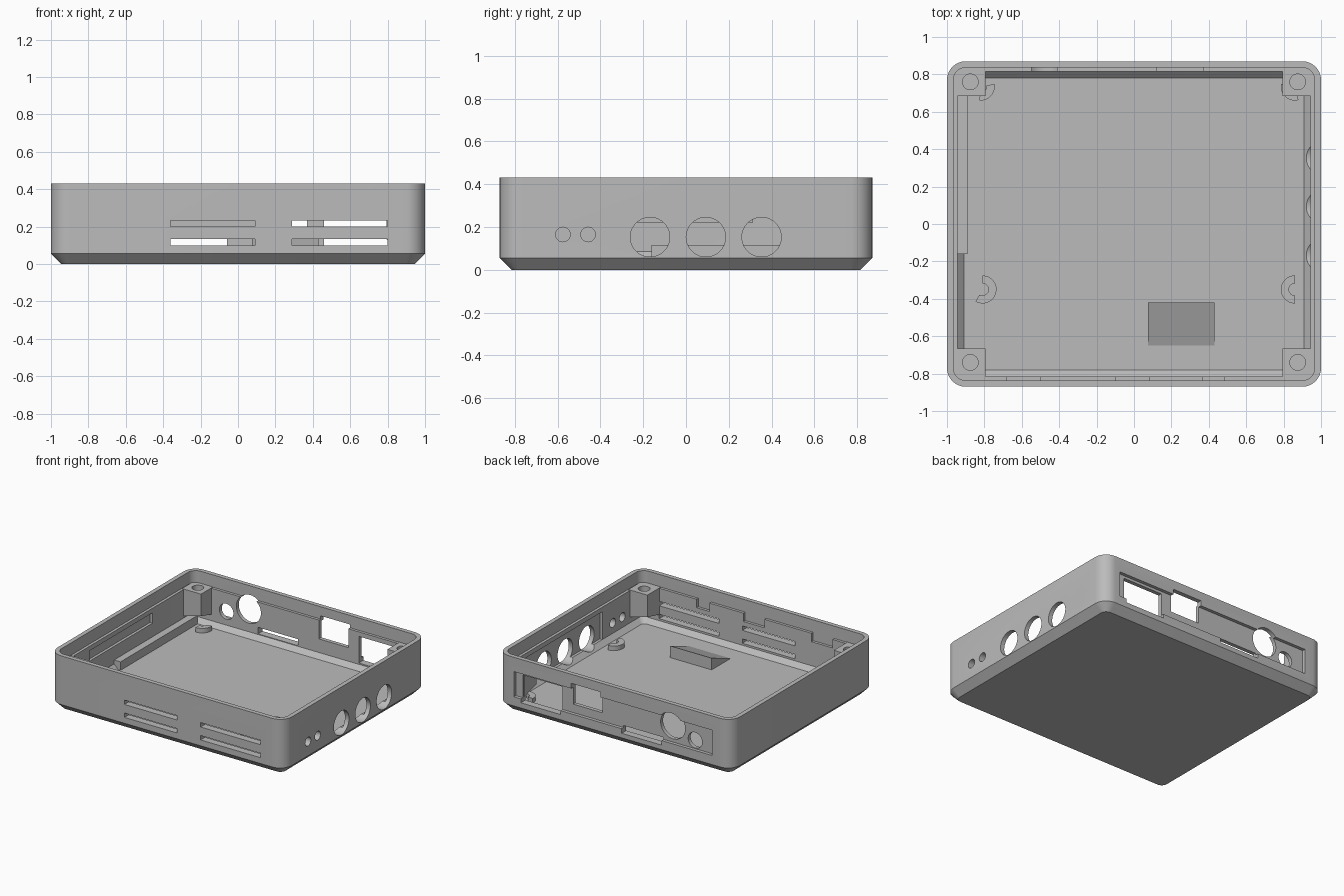
import bpy, bmesh, math
from mathutils import Matrix

cube = bpy.data.objects.get("Cube")
if cube:
    bpy.data.objects.remove(cube, do_unlink=True)

grey = bpy.data.materials.new("plain grey plastic")
grey.use_nodes = True
colour = (0.5, 0.5, 0.5, 1)
grey.diffuse_color = colour
grey.node_tree.nodes["Principled BSDF"].inputs["Base Color"].default_value = colour

HX, HY, TOP, FLOOR = 1.0, 0.87, 0.43, 0.05


def finish(bm, name):
    bmesh.ops.recalc_face_normals(bm, faces=bm.faces[:])
    mesh = bpy.data.meshes.new(name)
    bm.to_mesh(mesh)
    bm.free()
    mesh.materials.append(grey)
    ob = bpy.data.objects.new(name, mesh)
    bpy.context.collection.objects.link(ob)
    return ob


def box(name, x, y, z):
    bm = bmesh.new()
    bmesh.ops.create_cube(bm, size=1)
    for v in bm.verts:
        for i, (lo, hi) in enumerate((x, y, z)):
            v.co[i] = hi if v.co[i] > 0 else lo
    return finish(bm, name)


def cylinder(name, centre, radius, depth, axis):
    bm = bmesh.new()
    bmesh.ops.create_cone(bm, cap_ends=True, segments=40, radius1=radius, radius2=radius, depth=depth)
    turn = {"X": Matrix.Rotation(math.pi / 2, 4, "Y"),
            "Y": Matrix.Rotation(math.pi / 2, 4, "X"), "Z": Matrix()}[axis]
    bm.transform(Matrix.Translation(centre) @ turn)
    return finish(bm, name)


def prism(name, points, move):
    """Extrude a closed outline by a vector."""
    bm = bmesh.new()
    face = bm.faces.new([bm.verts.new(p) for p in points])
    out = bmesh.ops.extrude_face_region(bm, geom=[face])
    bmesh.ops.translate(bm, vec=move, verts=[g for g in out["geom"] if isinstance(g, bmesh.types.BMVert)])
    return finish(bm, name)


def cut(target, cutter):
    mod = target.modifiers.new("cut", "BOOLEAN")
    mod.operation, mod.solver, mod.object = "DIFFERENCE", "EXACT", cutter
    bpy.context.view_layer.objects.active = target
    bpy.ops.object.modifier_apply(modifier=mod.name)
    bpy.data.objects.remove(cutter, do_unlink=True)


def ring(inset, z, steps=8):
    """Rounded rectangle, inset from the outer outline."""
    r = max(0.1 - inset, 0.03)
    pts = []
    for k, (sx, sy) in enumerate(((1, 1), (-1, 1), (-1, -1), (1, -1))):
        for s in range(steps + 1):
            a = (k + s / steps) * math.pi / 2
            pts.append((sx * (HX - inset - r) + r * math.cos(a),
                        sy * (HY - inset - r) + r * math.sin(a), z))
    return pts


# Tray: chamfered outside, stepped lip, chamfered inner floor
bm = bmesh.new()
profile = [(0.055, 0), (0, 0.055), (0, TOP), (0.034, TOP), (0.034, 0.335),
           (0.055, 0.335), (0.055, 0.085), (0.09, FLOOR)]
rings = [[bm.verts.new(p) for p in ring(*step)] for step in profile]
for a, b in zip(rings, rings[1:]):
    for i in range(len(a)):
        j = (i + 1) % len(a)
        bm.faces.new((a[i], a[j], b[j], b[i]))
bm.faces.new(rings[0])
bm.faces.new(rings[-1])
tray = finish(bm, "tray")

# Front ventilation slots
for x in ((-0.36, 0.09), (0.29, 0.80)):
    for z in (0.10, 0.20):
        cut(tray, box("slot", x, (-1, -0.75), (z, z + 0.034)))

# Notches in the inner ledge of the front wall
for x in ((-0.68, -0.50), (-0.10, 0.08), (0.37, 0.48)):
    cut(tray, box("notch", x, (-0.836, -0.7), (0.27, 0.36)))

# Right-hand pocket and round openings
cut(tray, box("pocket", (0.7, 0.966), (-0.33, 0.66), (0.085, 0.30)))
for y, z, r in ((-0.575, 0.165, 0.034), (-0.457, 0.165, 0.034), (-0.168, 0.153, 0.092),
                (0.093, 0.153, 0.092), (0.353, 0.153, 0.092), (0.573, 0.176, 0.066)):
    cut(tray, cylinder("hole", (0.95, y, z), r, 0.3, "X"))

# Pocket inside the opposite wall
cut(tray, box("pocket", (-0.966, -0.7), (-0.46, 0.31), (0.22, 0.30)))

# Back panel recess and connector openings
cut(tray, box("recess", (-0.83, 0.86), (0.845, 1), (0.125, 0.32)))
for x, z in (((0.46, 0.80), (0.095, 0.30)), ((0.12, 0.37), (0.19, 0.36)),
             ((-0.40, -0.06), (0.09, 0.14))):
    cut(tray, box("opening", x, (0.7, 1), z))
for x, z, r in ((-0.48, 0.255, 0.105), (-0.67, 0.19, 0.06)):
    cut(tray, cylinder("hole", (x, 0.85, z), r, 0.3, "Y"))

# Corner screw posts with sloping undersides
for sx in (-1, 1):
    for sy, cy in ((1, 0.76), (-1, 0.74)):
        side = ("left" if sx > 0 else "right") + ("_back" if sy > 0 else "_front")
        post = box("screw_post_" + side, sorted((sx * 0.795, sx * 0.958)),
                   sorted((sy * (cy - 0.075), sy * 0.83)), (0.17, 0.34))
        for v in post.data.vertices:
            if v.co.z < 0.2:
                v.co.z -= 0.04 * ((abs(v.co.x) > 0.9) + (abs(v.co.y) > 0.8))
        cut(post, cylinder("screw_hole", (sx * 0.875, sy * cy, 0.34), 0.042, 0.24, "Z"))

# Partial ring supports on the floor
for name, x, y, start, end in (("right_front", -0.81, -0.35, -120, 90), ("left_front", 0.86, -0.35, 90, 270),
                               ("right_back", -0.82, 0.735, -95, 10), ("left_back", 0.86, 0.735, 170, 285)):
    angles = [math.radians(start + (end - start) * i / 16) for i in range(17)]
    pts = [(x + r * math.cos(a), y + r * math.sin(a), FLOOR - 0.01)
           for r, sweep in ((0.075, angles), (0.032, angles[::-1])) for a in sweep]
    prism("ring_support_" + name, pts, (0, 0, 0.045))

# Ramp block on the floor
prism("floor_ramp", [(0.075, -0.42, FLOOR - 0.01), (0.075, -0.42, 0.14),
                     (0.075, -0.65, FLOOR), (0.075, -0.65, FLOOR - 0.01)], (0.355, 0, 0))

# Long rib beside the wall
box("side_rib", (-0.95, -0.89), (-0.16, 0.78), (FLOOR - 0.01, 0.115))

# Smooth the rounded surfaces, keep edges sharp
for ob in bpy.context.scene.objects:
    ob.select_set(ob.type == "MESH")
bpy.context.view_layer.objects.active = tray
bpy.ops.object.shade_smooth_by_angle(angle=math.radians(30))
